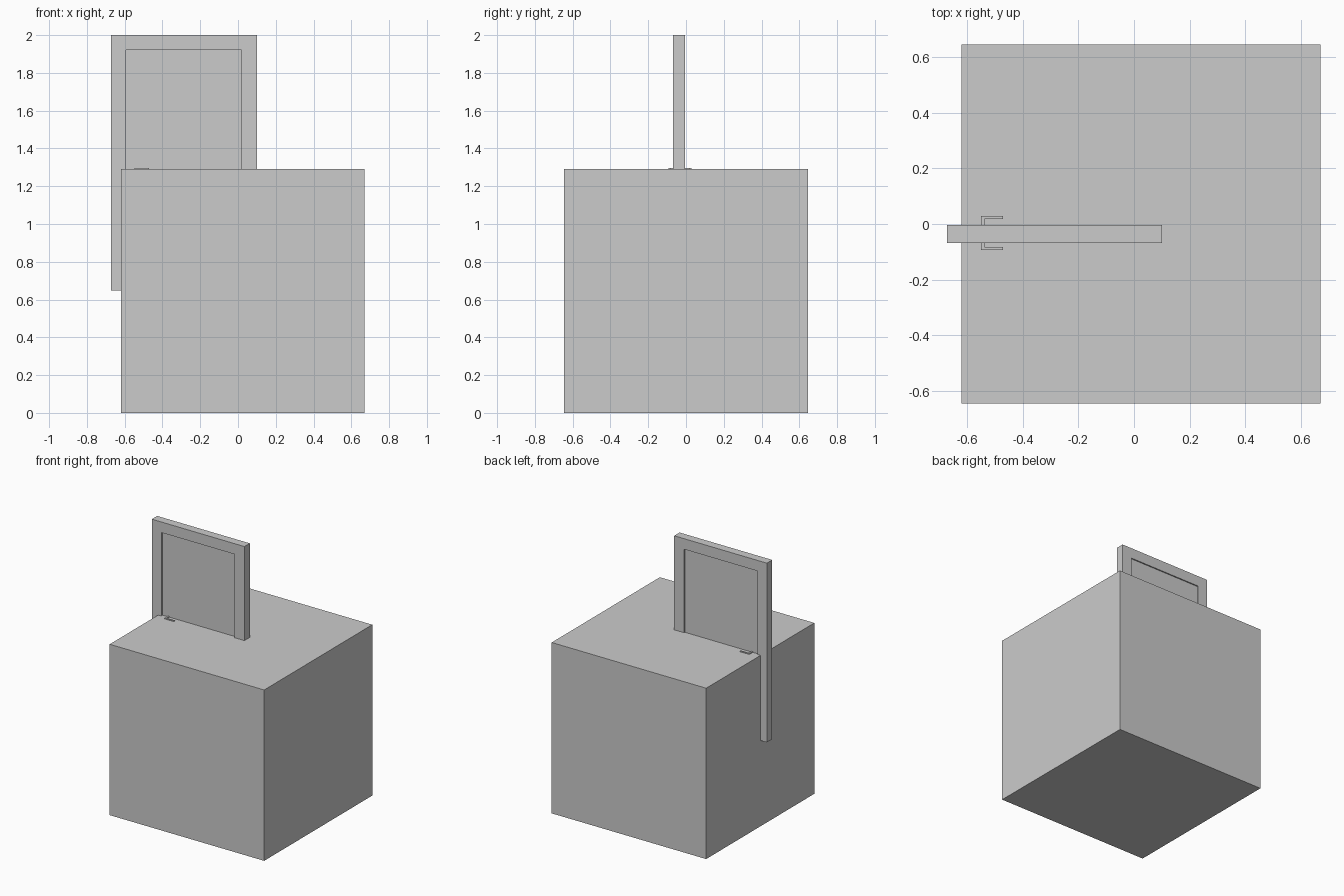
import bpy
import bmesh

if "Cube" in bpy.data.objects:
    bpy.data.objects.remove(bpy.data.objects["Cube"])


def box(name, x, y, z):
    """Axis-aligned box from (min, max) ranges."""
    bm = bmesh.new()
    bmesh.ops.create_cube(bm, size=1)
    for v in bm.verts:
        v.co = [(r[0] + r[1]) / 2 + c * (r[1] - r[0]) for r, c in zip((x, y, z), v.co)]
    return finish(name, bm)


def finish(name, bm):
    me = bpy.data.meshes.new(name)
    bm.normal_update()
    bm.to_mesh(me)
    bm.free()
    ob = bpy.data.objects.new(name, me)
    bpy.context.collection.objects.link(ob)
    return ob


def extruded(name, profile, y0, y1):
    """Solid from an xz outline, extruded along y."""
    bm = bmesh.new()
    face = bm.faces.new([bm.verts.new((x, y0, z)) for x, z in profile])
    new = bmesh.ops.extrude_face_region(bm, geom=[face])["geom"]
    bmesh.ops.translate(bm, vec=(0, y1 - y0, 0),
                        verts=[g for g in new if isinstance(g, bmesh.types.BMVert)])
    if face.is_valid is False or len(bm.faces) < len(profile) + 2:
        bm.faces.new([v for v in bm.verts if abs(v.co.y - y0) < 1e-6])
    bmesh.ops.recalc_face_normals(bm, faces=bm.faces)
    return finish(name, bm)


# Large block the door stands halfway inside
box("block", (-0.62, 0.67), (-0.645, 0.645), (0, 1.29))

# Door frame: two posts and a lintel in one outline
L, R, IL, IR, B, T, IT = -0.672, 0.101, -0.593, 0.019, 0.647, 2.0, 1.92
extruded("door_frame", [(L, B), (IL, B), (IL, IT), (IR, IT), (IR, B), (R, B), (R, T), (L, T)],
         -0.068, -0.004)

# Door panel, slightly recessed on both sides
MID = -0.032
box("door_panel", (IL, IR), (MID - 0.019, MID + 0.019), (B, IT))

# Lever handle on each side of the panel
for side, label in ((-1, "front"), (1, "back")):
    ys = sorted((MID, MID + side * 0.05))
    yl = sorted((MID + side * 0.05, MID + side * 0.061))
    box(label + "_handle_stem", (-0.549, -0.537), ys, (1.282, 1.296))
    box(label + "_handle_lever", (-0.549, -0.47), yl, (1.282, 1.296))
